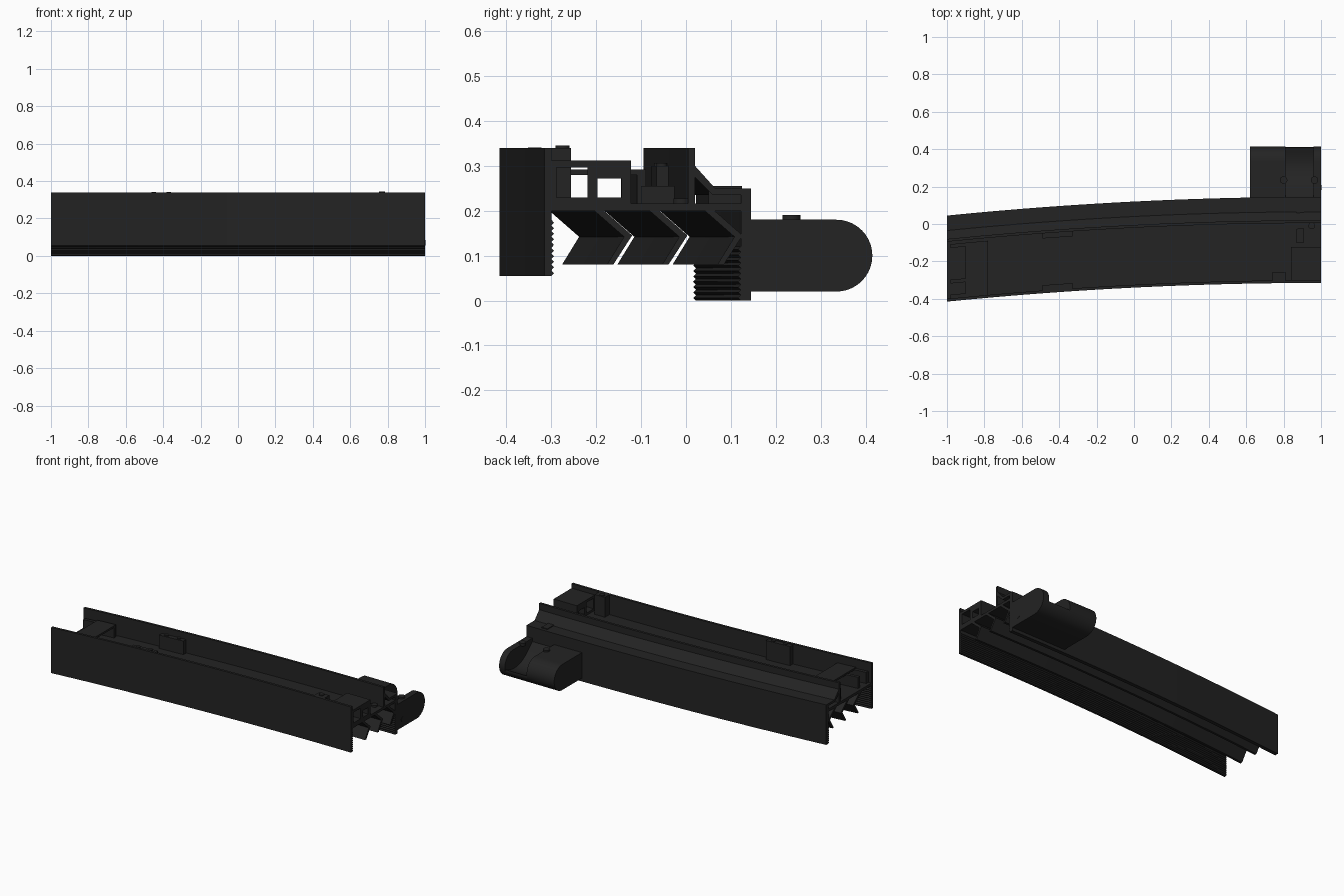
import bpy, bmesh, math
from mathutils import Matrix

cube = bpy.data.objects.get("Cube")
if cube:
    bpy.data.objects.remove(cube)

black = bpy.data.materials.new("matte black plastic")
black.use_nodes = True
COLOR = (0.017, 0.017, 0.017, 1)
black.diffuse_color = COLOR
bsdf = black.node_tree.nodes["Principled BSDF"]
bsdf.inputs["Base Color"].default_value = COLOR
bsdf.inputs["Roughness"].default_value = 0.7


def bend(x):
    """Sideways drift of the curved body along its length."""
    return -0.1 * ((1 - x) / 2) ** 2


def finish(bm, name):
    bmesh.ops.recalc_face_normals(bm, faces=bm.faces)
    mesh = bpy.data.meshes.new(name)
    bm.to_mesh(mesh)
    bm.free()
    mesh.materials.append(black)
    ob = bpy.data.objects.new(name, mesh)
    bpy.context.collection.objects.link(ob)
    bpy.ops.object.select_all(action='DESELECT')
    ob.select_set(True)
    bpy.context.view_layer.objects.active = ob
    bpy.ops.object.shade_smooth_by_angle(angle=math.radians(30))
    return ob


def sweep(name, profile, x0=-1, x1=1, curved=True):
    """Run a closed (y, z) profile along x, following the bend."""
    bm = bmesh.new()
    steps = max(1, round((x1 - x0) * 14)) if curved else 1
    rings = []
    for i in range(steps + 1):
        x = x0 + (x1 - x0) * i / steps
        dy = bend(x) if curved else 0
        rings.append([bm.verts.new((x, y + dy, z)) for y, z in profile])
    n = len(profile)
    for a, b in zip(rings, rings[1:]):
        for j in range(n):
            k = (j + 1) % n
            bm.faces.new((a[j], a[k], b[k], b[j]))
    bm.faces.new(rings[0])
    bm.faces.new(rings[-1])
    return finish(bm, name)


def bar(name, y0, y1, z0, z1, x0=-1, x1=1):
    return sweep(name, [(y0, z0), (y1, z0), (y1, z1), (y0, z1)], x0, x1)


def peg(name, x, y, z, r, depth, axis='Z'):
    bm = bmesh.new()
    turn = Matrix.Rotation(math.pi / 2, 4, 'Y') if axis == 'X' else Matrix()
    bmesh.ops.create_cone(bm, cap_ends=True, segments=20, radius1=r, radius2=r,
                          depth=depth, matrix=Matrix.Translation((x, y, z)) @ turn)
    return finish(bm, name)


def teeth(y, z0, z1, depth, count):
    """Fine grip ridges on the inside of a wall, listed upwards."""
    pts = []
    step = (z1 - z0) / count
    for i in range(count):
        pts += [(y, z0 + i * step), (y + depth, z0 + (i + 0.5) * step)]
    return pts + [(y, z1)]


# Long outer walls
sweep("front_wall", [(-0.315, 0.34), (-0.315, 0.055)]
      + teeth(-0.3, 0.055, 0.18, 0.006, 10) + [(-0.3, 0.34)])
sweep("back_wall", [(0.145, 0.25), (0.145, 0)]
      + teeth(0.122, 0, 0.12, -0.006, 10) + [(0.122, 0.235)])
sweep("back_shoulder", [(0.005, 0.34), (0.02, 0.34), (0.02, 0.3), (0.065, 0.25),
                        (0.145, 0.25), (0.145, 0.235), (0.06, 0.235), (0.005, 0.29)])
bar("inner_wall", 0.005, 0.02, 0.2, 0.34)

# Deck with three chevron blades beneath
bar("deck", -0.305, 0.125, 0.2, 0.216)
for i in range(3):
    o = i * 0.123
    sweep(f"louver_blade_{i + 1}",
          [(o - 0.21, 0.205), (o - 0.188, 0.205), (o - 0.12, 0.145),
           (o - 0.162, 0.08), (o - 0.176, 0.08), (o - 0.138, 0.142)])

# Raised end frames with open windows
bar("right_frame_top", -0.3, -0.123, 0.296, 0.312, 0.84, 1)
bar("right_frame_lintel", -0.2, -0.123, 0.272, 0.3, 0.84, 1)
bar("right_frame_sill", -0.3, -0.123, 0.21, 0.23, 0.84, 1)
for i, (y0, y1) in enumerate([(-0.3, -0.288), (-0.219, -0.197), (-0.144, -0.123)]):
    bar(f"right_frame_post_{i + 1}", y0, y1, 0.21, 0.3, 0.84, 1)
bar("left_frame_top", -0.3, -0.01, 0.28, 0.292, -0.9, -0.78)
for i, y in enumerate((-0.29, -0.21, -0.02)):
    bar(f"left_frame_post_{i + 1}", y - 0.01, y + 0.01, 0.21, 0.285, -0.98, -0.78)

# Screw posts on the long walls
bar("front_right_post", -0.302, -0.255, 0.21, 0.34, 0.74, 0.81)
peg("front_right_screw", 0.77, -0.275, 0.341, 0.016, 0.008)
bar("front_middle_post", -0.302, -0.272, 0.21, 0.335, -0.49, -0.33)
bar("back_middle_post", -0.022, 0.008, 0.21, 0.3, -0.49, -0.33)
for x in (-0.45, -0.37):
    peg("front_middle_screw", x, -0.287 + bend(x), 0.337, 0.012, 0.008)
    peg("back_middle_screw", x, -0.007 + bend(x), 0.302, 0.012, 0.008)
peg("deck_screw", 0.95, -0.01, 0.22, 0.018, 0.015)
for i, y in enumerate((-0.05, 0.1)):
    bar(f"deck_clip_{i + 1}", y - 0.05, y + 0.025, 0.21, 0.255, 0.87, 0.91)

# Hinge lug: two rounded ears with a scooped bridge
ARC = [(0.335 + 0.08 * math.cos(t), 0.1 + 0.08 * math.sin(t))
       for t in (math.pi * (i / 20 - 0.5) for i in range(21))]
ear = [(0.13, 0.18), (0.13, 0.02)] + ARC
sweep("lug_end_ear", ear, 0.96, 1, False)
sweep("lug_inner_ear", ear, 0.62, 0.81, False)
scoop = [(0.41 - 0.28 * i / 10, 0.085 + 0.09 * (i / 10) ** 2 - 0.04 * math.sin(math.pi * i / 10))
         for i in range(11)]
sweep("lug_bridge", [(0.13, 0.02)] + ARC[:9] + scoop, 0.81, 0.96, False)
peg("lug_pivot", 1, 0.195, 0.07, 0.014, 0.004, 'X')
for x in (0.8, 0.965):
    peg("lug_stud", x, 0.235, 0.18, 0.02, 0.02)
